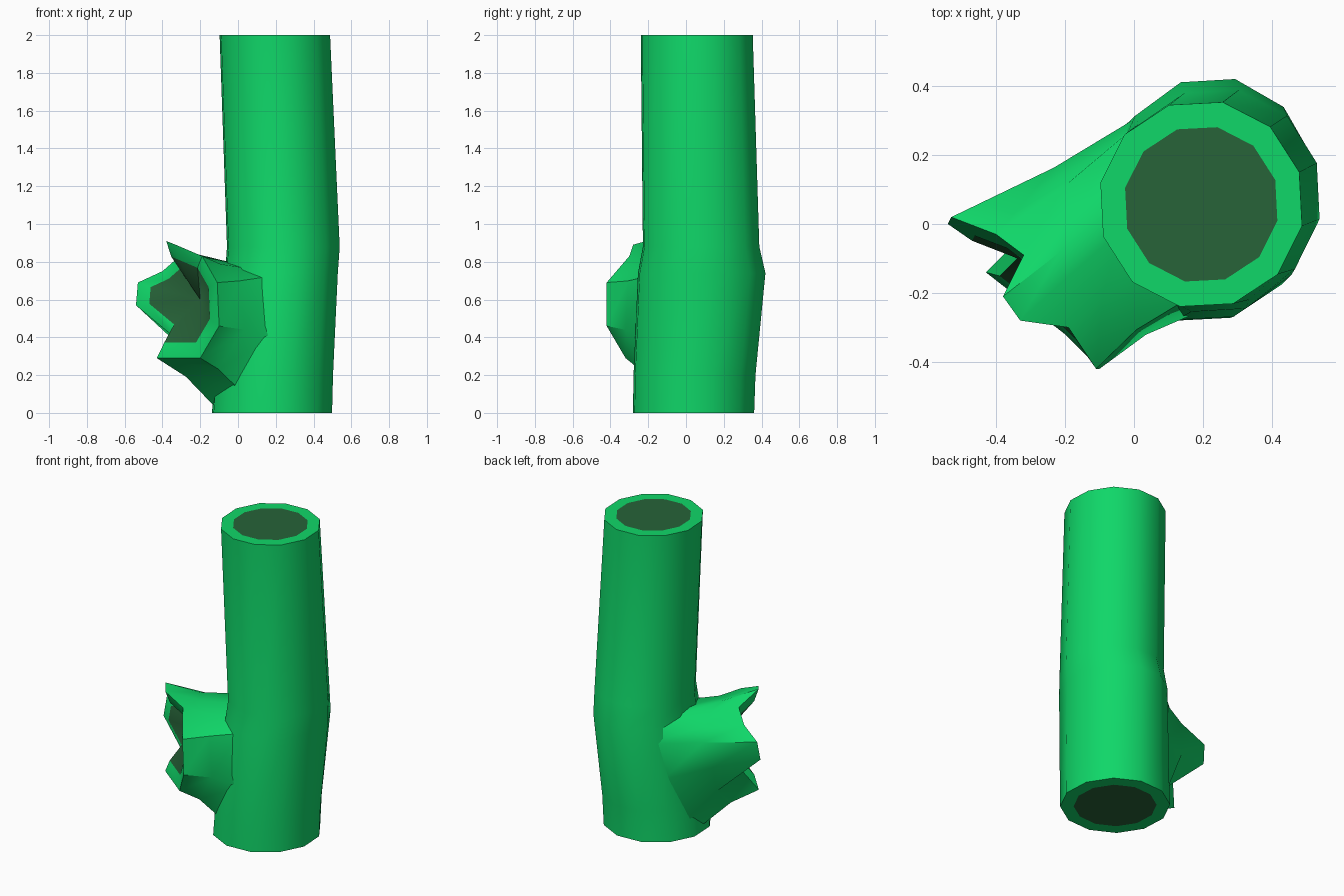
import bpy, bmesh
from math import cos, sin, radians
from mathutils import Vector

cube = bpy.data.objects.get("Cube")
if cube:
    bpy.data.objects.remove(cube, do_unlink=True)


def make_material(name, colour):
    material = bpy.data.materials.new(name)
    material.use_nodes = True
    material.diffuse_color = colour
    material.node_tree.nodes["Principled BSDF"].inputs["Base Color"].default_value = colour
    return material


bark = make_material("bright green", (0.005, 0.68, 0.14, 1))
core = make_material("dark green", (0.02, 0.125, 0.04, 1))


def add_loop(bm, points):
    return [bm.verts.new(point) for point in points]


def bridge(bm, first, second, material_index=0):
    count = len(first)
    for i in range(count):
        j = (i + 1) % count
        face = bm.faces.new((first[i], first[j], second[j], second[i]))
        face.material_index = material_index


def finish(bm, name, angle):
    bmesh.ops.recalc_face_normals(bm, faces=bm.faces[:])
    mesh = bpy.data.meshes.new(name)
    bm.to_mesh(mesh)
    bm.free()
    mesh.materials.append(bark)
    mesh.materials.append(core)
    obj = bpy.data.objects.new(name, mesh)
    bpy.context.collection.objects.link(obj)
    bpy.ops.object.select_all(action="DESELECT")
    obj.select_set(True)
    bpy.context.view_layer.objects.active = obj
    bpy.ops.object.shade_smooth_by_angle(angle=radians(angle))
    return obj


# Trunk: twelve-sided sections that swell beside the branch
SIDES = 12


def section(z, x, y, rx, ry, scale=1.0):
    angles = [radians(18 + 360 * i / SIDES) for i in range(SIDES)]
    return [(x + rx * scale * cos(a), y + ry * scale * sin(a), z) for a in angles]


sections = [
    (0, 0.18, 0.04, 0.325, 0.328),
    (0.2, 0.19, 0.045, 0.32, 0.33),
    (0.74, 0.23, 0.083, 0.305, 0.345),
    (0.88, 0.24, 0.08, 0.305, 0.315),
    (2, 0.195, 0.057, 0.299, 0.303),
]
bm = bmesh.new()
loops = [add_loop(bm, section(*s)) for s in sections]
for lower, upper in zip(loops, loops[1:]):
    bridge(bm, lower, upper)
# Cut ends: a pale ring around a dark core
for end, loop in ((sections[0], loops[0]), (sections[-1], loops[-1])):
    inner = add_loop(bm, section(*end, scale=0.755))
    bridge(bm, loop, inner)
    bm.faces.new(inner).material_index = 1
finish(bm, "trunk", 35)

# Broken branch: jagged rim, lofted back to a flared root on the trunk
rim = [Vector(p) for p in (
    (-0.38, -0.21, 0.91), (-0.33, -0.28, 0.89), (-0.19, -0.3, 0.83),
    (-0.11, -0.42, 0.69), (-0.1, -0.42, 0.46), (-0.2, -0.32, 0.29),
    (-0.43, -0.14, 0.29), (-0.36, -0.07, 0.42), (-0.54, 0, 0.57),
    (-0.53, 0.02, 0.69), (-0.4, -0.03, 0.75), (-0.32, -0.09, 0.82))]
root = [Vector(p) for p in (
    (-0.05, 0.05, 0.8), (-0.04, -0.02, 0.79), (0.02, -0.14, 0.77),
    (0.15, -0.22, 0.72), (0.2, -0.25, 0.4), (0, -0.2, 0.13),
    (-0.13, 0, 0.04), (-0.12, 0.13, 0.12), (-0.02, 0.26, 0.4),
    (0.06, 0.34, 0.64), (0, 0.28, 0.74), (-0.05, 0.15, 0.79))]
centre = Vector((-0.28, -0.18, 0.6))
hollow = Vector((-0.2, -0.1, 0.6))
middle = [a.lerp(b, 0.5).lerp(hollow, 0.06) for a, b in zip(rim, root)]
lip = [p.lerp(centre, 0.27) for p in rim]

bm = bmesh.new()
root_loop, middle_loop, rim_loop, lip_loop = (
    add_loop(bm, points) for points in (root, middle, rim, lip))
bridge(bm, root_loop, middle_loop)
bridge(bm, middle_loop, rim_loop)
bridge(bm, rim_loop, lip_loop)
# Dark hollow inside the break
tip = bm.verts.new(hollow)
for i, vert in enumerate(lip_loop):
    face = bm.faces.new((vert, lip_loop[(i + 1) % len(lip_loop)], tip))
    face.material_index = 1
finish(bm, "broken_branch", 40)
